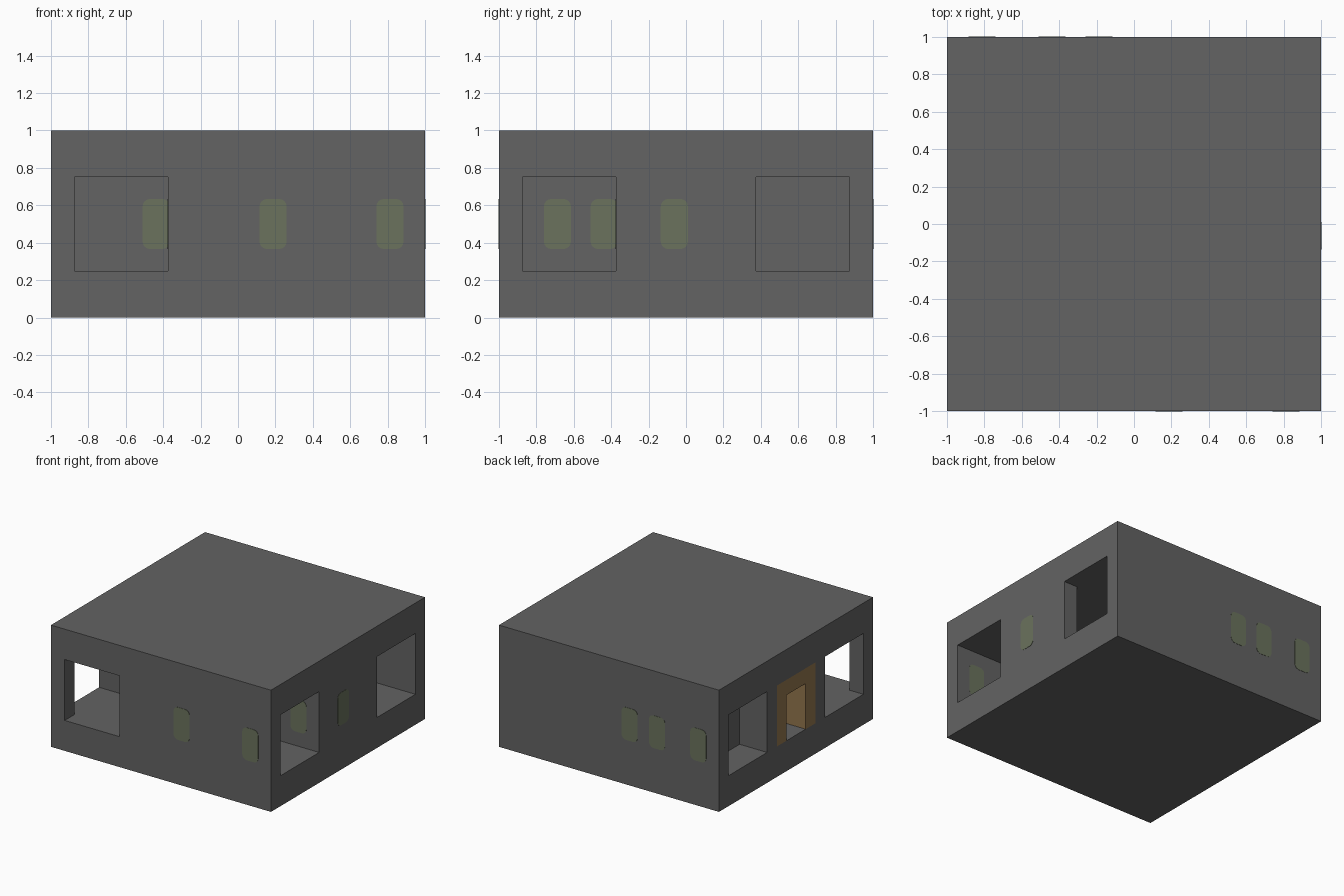
import bpy, bmesh
from math import sin, cos, pi
from mathutils import Vector

cube = bpy.data.objects.get("Cube")
if cube:
    bpy.data.objects.remove(cube, do_unlink=True)


def material(name, colour):
    m = bpy.data.materials.new(name)
    m.use_nodes = True
    m.diffuse_color = (*colour, 1)
    bsdf = next(n for n in m.node_tree.nodes if n.type == "BSDF_PRINCIPLED")
    bsdf.inputs["Base Color"].default_value = (*colour, 1)
    bsdf.inputs["Roughness"].default_value = 0.9
    return m


grey = material("wall_grey", (0.125, 0.125, 0.125))
green = material("window_green", (0.145, 0.17, 0.11))
wood = material("door_wood", (0.29, 0.18, 0.075))


def prism(name, outline, depth, mat):
    """Extrude a closed outline of 3D points along the depth vector."""
    bm = bmesh.new()
    face = bm.faces.new([bm.verts.new(p) for p in outline])
    moved = bmesh.ops.extrude_face_region(bm, geom=[face])["geom"]
    bmesh.ops.translate(bm, vec=Vector(depth),
                        verts=[g for g in moved if isinstance(g, bmesh.types.BMVert)])
    bmesh.ops.recalc_face_normals(bm, faces=bm.faces)
    mesh = bpy.data.meshes.new(name)
    bm.to_mesh(mesh)
    bm.free()
    mesh.materials.append(mat)
    obj = bpy.data.objects.new(name, mesh)
    bpy.context.collection.objects.link(obj)
    return obj


def box(name, x, y, z, mat=grey):
    outline = [(x[0], y[0], z[0]), (x[1], y[0], z[0]),
               (x[1], y[1], z[0]), (x[0], y[1], z[0])]
    return prism(name, outline, (0, 0, z[1] - z[0]), mat)


# Solid block, then rooms and openings cut at one floor and ceiling height
FLOOR, CEILING, OUT = 0.25, 0.75, 1.1
house = box("house_walls", (-1, 1), (-1, 1), (0, 1))
near, far = (-0.875, -0.375), (0.375, 0.875)
rooms = {
    "corner_room_front": (near, (-OUT, -0.375)),
    "corner_room_side": ((-OUT, -0.375), near),
    "front_room": ((-0.25, OUT), near),
    "hall": ((-0.625, 0.875), (-0.25, 0.875)),
    "hall_opening": ((0.8, OUT), far),
    "alcove": ((-OUT, -0.75), far),
    "door_opening": ((-OUT, -0.6), (-0.25, 0.25)),
}
for name, (x, y) in rooms.items():
    cutter = box(name + "_cutter", x, y, (FLOOR, CEILING))
    cutter.hide_render = True
    mod = house.modifiers.new(name, "BOOLEAN")
    mod.operation = "DIFFERENCE"
    mod.solver = "EXACT"
    mod.object = cutter
    bpy.context.view_layer.objects.active = house
    bpy.ops.object.modifier_apply(modifier=mod.name)
    bpy.data.objects.remove(cutter, do_unlink=True)

# Door surround: an arch profile filling the door opening
arch = [(-0.25, FLOOR), (-0.25, CEILING), (0.25, CEILING), (0.25, FLOOR),
        (0.125, FLOOR), (0.125, 0.625), (-0.125, 0.625), (-0.125, FLOOR)]
prism("door_frame", [(-1, y, z) for y, z in arch], (0.375, 0, 0), wood)


def window(name, axis, surface, centre):
    """Thin rounded pane lying on a wall that faces along the axis."""
    w, h, r, t = 0.0725, 0.134, 0.04, 0.004
    outline = []
    for i, (sx, sz) in enumerate([(1, 1), (-1, 1), (-1, -1), (1, -1)]):
        for step in range(5):
            a = (i + step / 4) * pi / 2
            u = centre + sx * (w - r) + r * cos(a)
            z = 0.5 + sz * (h - r) + r * sin(a)
            outline.append((u, surface - t / 2, z) if axis == "y"
                           else (surface - t / 2, u, z))
    prism(name, outline, (0, t, 0) if axis == "y" else (t, 0, 0), green)


# Window rows, repeated on both faces of each wall
front_row = (-0.4375, 0.1875, 0.8125)
back_row = (-0.1875, -0.4375, -0.8125)
side_row = (-0.6875, -0.4375)
rows = [
    ("front_window", "y", (-1, -0.875), front_row[1:]),
    ("inner_window", "y", (-0.375, -0.25), front_row),
    ("back_window", "y", (1, 0.875), back_row),
    ("side_window", "x", (1, 0.875), (-0.0625,)),
    ("partition_window", "x", (-0.25, -0.375), side_row),
]
for name, axis, surfaces, centres in rows:
    for side, surface in zip(("a", "b"), surfaces):
        for n, c in enumerate(centres):
            window(f"{name}_{side}_{n + 1}", axis, surface, c)
